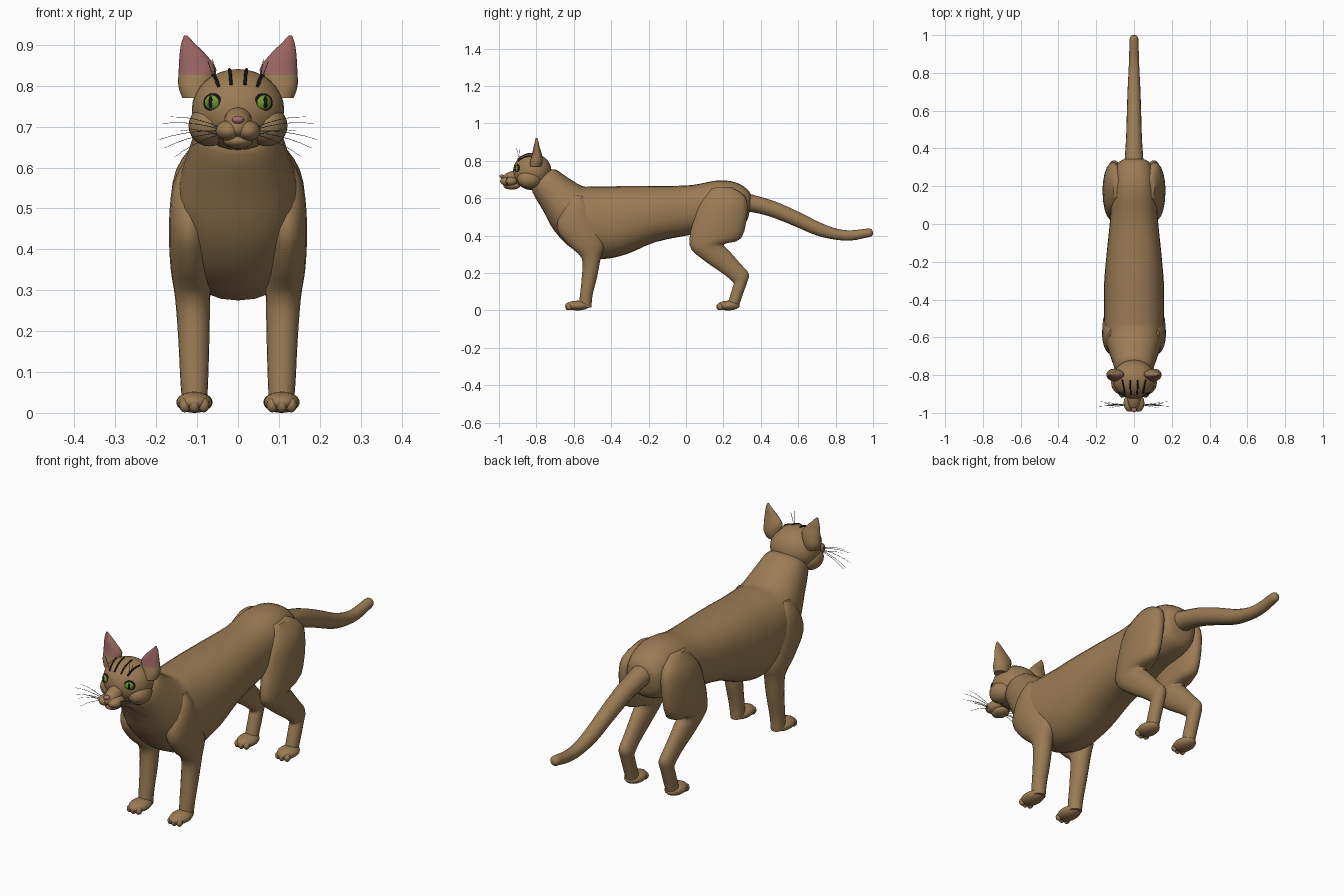
import bpy, bmesh, math
from mathutils import Matrix, Vector

if "Cube" in bpy.data.objects:
    bpy.data.objects.remove(bpy.data.objects["Cube"])


def material(name, rgb):
    m = bpy.data.materials.new(name)
    m.diffuse_color = (*rgb, 1)
    m.use_nodes = True
    m.node_tree.nodes["Principled BSDF"].inputs["Base Color"].default_value = m.diffuse_color
    return m


FUR = material("brown_fur", (0.33, 0.20, 0.09))
PINK = material("ear_pink", (0.32, 0.13, 0.12))
NOSE = material("nose_pink", (0.38, 0.17, 0.16))
GREEN = material("eye_green", (0.16, 0.32, 0.03))
BLACK = material("black", (0.008, 0.007, 0.006))
GREY = material("whisker_grey", (0.16, 0.16, 0.16))


def finish(bm, name, mats):
    bmesh.ops.recalc_face_normals(bm, faces=bm.faces)
    me = bpy.data.meshes.new(name)
    bm.to_mesh(me)
    bm.free()
    for m in mats:
        me.materials.append(m)
    me.shade_smooth()
    me.set_sharp_from_angle(angle=math.radians(50))
    ob = bpy.data.objects.new(name, me)
    bpy.context.collection.objects.link(ob)
    return ob


def spline(rows, steps):
    """Catmull-Rom interpolation of a list of number rows."""
    out = []
    n = len(rows)
    for i in range(n - 1):
        p = [rows[max(0, min(n - 1, i + k))] for k in (-1, 0, 1, 2)]
        for j in range(steps):
            t = j / steps
            out.append([0.5 * (2 * b + (c - a) * t + (2 * a - 5 * b + 4 * c - d) * t * t
                               + (3 * b - a - 3 * c + d) * t ** 3)
                        for a, b, c, d in zip(*p)])
    out.append(list(rows[-1]))
    return out


def loft(name, rows, s=1, sides=20, steps=3, power=1.0, mats=(FUR,), rule=None):
    """Each row is x centre, half width, then y,z of the two ends of the ring."""
    bm = bmesh.new()
    rings = []
    for x, w, ya, za, yb, zb in spline(rows, steps):
        ring = []
        for k in range(sides):
            a = 2 * math.pi * k / sides
            c, d = [math.copysign(abs(v) ** power, v) for v in (math.cos(a), math.sin(a))]
            ring.append(bm.verts.new((s * (x + max(w, 0.002) * c),
                                      (ya + yb) / 2 + d * (yb - ya) / 2,
                                      (za + zb) / 2 + d * (zb - za) / 2)))
        rings.append(ring)
    for r, q in zip(rings, rings[1:]):
        for k in range(sides):
            m = (k + 1) % sides
            bm.faces.new((r[k], r[m], q[m], q[k]))
    bm.faces.new(rings[0])
    bm.faces.new(rings[-1])
    bmesh.ops.recalc_face_normals(bm, faces=bm.faces)
    if rule:
        for f in bm.faces:
            f.normal_update()
            f.material_index = rule(f)
    return finish(bm, name, mats)


def ball(name, centre, radii, mat=FUR, turn=0.0, tilt=0.0, seg=24):
    bm = bmesh.new()
    mx = (Matrix.Translation(centre) @ Matrix.Rotation(turn, 4, 'Z')
          @ Matrix.Rotation(tilt, 4, 'X') @ Matrix.Diagonal((*radii, 1)))
    bmesh.ops.create_uvsphere(bm, u_segments=seg, v_segments=seg // 2, radius=1, matrix=mx)
    return finish(bm, name, [mat])


def strand(name, points, radius, mat, taper=False):
    cu = bpy.data.curves.new(name, 'CURVE')
    cu.dimensions = '3D'
    cu.bevel_depth = radius
    cu.bevel_resolution = 1
    cu.use_fill_caps = True
    sp = cu.splines.new('POLY')
    sp.points.add(len(points) - 1)
    for i, (p, co) in enumerate(zip(sp.points, points)):
        p.co = (*co, 1)
        if taper:
            p.radius = 1 - 0.6 * i / (len(points) - 1)
    cu.materials.append(mat)
    ob = bpy.data.objects.new(name, cu)
    bpy.context.collection.objects.link(ob)


# Neck, chest, belly and hips in one loft
loft("torso", [
    (0, .080, -.740, .750, -.820, .660), (0, .100, -.695, .752, -.820, .630),
    (0, .122, -.640, .715, -.762, .530), (0, .146, -.555, .665, -.700, .420),
    (0, .157, -.500, .663, -.595, .320), (0, .160, -.420, .663, -.460, .275),
    (0, .158, -.300, .665, -.320, .300), (0, .145, -.150, .665, -.165, .365),
    (0, .126, .030, .670, .030, .405), (0, .120, .170, .695, .160, .430),
    (0, .108, .270, .683, .250, .440), (0, .080, .335, .640, .320, .470),
    (0, .030, .350, .600, .340, .530)], sides=28, power=.88)

# Tail
loft("tail", [
    (0, .055, .280, .650, .260, .530), (0, .050, .345, .622, .325, .530),
    (0, .042, .470, .585, .440, .505), (0, .038, .600, .528, .570, .455),
    (0, .034, .720, .468, .695, .402), (0, .029, .810, .436, .800, .378),
    (0, .026, .880, .428, .885, .374), (0, .024, .950, .435, .960, .388),
    (0, .021, .985, .438, .990, .395), (0, .008, .998, .425, 1.000, .408)], sides=16)

# Head, bridge and chin
C, R = Vector((0, -.822, .742)), Vector((.113, .103, .099))
ball("head", C, R, seg=32)
ball("muzzle_bridge", (0, -.930, .712), (.034, .064, .032), tilt=.35)
ball("chin", (0, -.932, .665), (.036, .045, .019))
ball("nose", (0, -.984, .717), (.015, .013, .010), NOSE, seg=16)


def ear_colour(f):
    c = f.calc_center_median()
    return 1 if c.z > .825 and f.normal.y < -.42 else 0


for s, side in ((1, "left"), (-1, "right")):
    # Cheek and whisker pad
    ball("cheek_" + side, (s * .070, -.838, .702), (.051, .064, .050))
    ball("whisker_pad_" + side, (s * .024, -.948, .690), (.031, .046, .025))

    # Eye with dark rim and slit pupil
    turn = s * .42
    out = Vector((math.sin(turn), -math.cos(turn), .05))
    eye = Vector((s * .060, -.898, .759))
    ball("eye_rim_" + side, eye + out * .004, (.0250, .010, .0225), BLACK, turn)
    ball("eye_" + side, eye + out * .002, (.0215, .0175, .0200), GREEN, turn)
    ball("pupil_" + side, eye + out * .0175, (.0055, .004, .0150), BLACK, turn, seg=16)

    # Ear with pink front faces
    loft("ear_" + side, [
        (.100, .036, -.835, .770, -.775, .770), (.104, .042, -.832, .800, -.766, .800),
        (.099, .046, -.822, .840, -.772, .840), (.110, .033, -.815, .875, -.783, .875),
        (.122, .017, -.808, .903, -.789, .903), (.128, .004, -.803, .923, -.796, .923)],
        s, sides=24, mats=(FUR, PINK), rule=ear_colour)

    # Front leg and paw
    loft("front_leg_" + side, [
        (.112, .020, -.605, .615, -.555, .615), (.118, .042, -.660, .540, -.525, .570),
        (.119, .050, -.690, .440, -.480, .475), (.115, .050, -.630, .350, -.435, .360),
        (.111, .043, -.558, .280, -.455, .285), (.108, .038, -.557, .180, -.475, .180),
        (.107, .034, -.567, .080, -.500, .080), (.106, .030, -.575, .020, -.505, .015)], s)
    ball("front_paw_" + side, (s * .107, -.580, .026), (.044, .066, .026))

    # Hind leg and paw
    loft("hind_leg_" + side, [
        (.090, .020, .140, .655, .240, .660), (.105, .048, .070, .570, .315, .610),
        (.111, .055, .040, .480, .328, .520), (.114, .051, .020, .395, .295, .385),
        (.112, .045, .030, .325, .205, .355), (.110, .038, .120, .250, .230, .320),
        (.107, .032, .200, .195, .295, .245), (.105, .031, .252, .150, .336, .195),
        (.105, .030, .250, .125, .325, .145), (.105, .030, .230, .060, .298, .070),
        (.105, .028, .220, .020, .280, .015)], s)
    ball("hind_paw_" + side, (s * .106, .226, .026), (.044, .061, .026))

    # Toe bumps on both paws
    for y, name in ((-.630, "front_toe_"), (.178, "hind_toe_")):
        for k in (-1, 0, 1):
            ball(f"{name}{side}_{k + 2}", (s * .107 + k * .023, y + abs(k) * .006, .019),
                 (.014, .016, .018), seg=12)

    # Forehead stripes following the skull
    for n, (x0, x1) in enumerate(((.017, .021), (.047, .062))):
        pts = []
        for i in range(9):
            t = i / 8
            x, a = x0 + (x1 - x0) * t, math.radians(38 + 50 * t)
            k = math.sqrt(1 - (x / R.x) ** 2) * 1.005
            pts.append((s * x, C.y - R.y * k * math.cos(a), C.z + R.z * k * math.sin(a)))
        strand(f"stripe_{side}_{n + 1}", pts, .0038, BLACK)

    # Whiskers
    for n, (x, y, z) in enumerate(((.165, -.950, .724), (.185, -.965, .708), (.195, -.955, .668),
                                   (.180, -.940, .648), (.155, -.960, .626), (.140, -.975, .690))):
        start = Vector((s * .042, -.958, .697 - .004 * n))
        end = Vector((s * x, y, z))
        pts = [start.lerp(end, i / 5) + Vector((0, 0, .03 * (i / 5) * (1 - i / 5)))
               for i in range(6)]
        strand(f"whisker_{side}_{n + 1}", pts, .0013, GREY, True)

    # Brow whiskers
    for n, (dx, dy, dz) in enumerate(((.010, -.018, .065), (.022, -.004, .060))):
        p = Vector((s * .052, -.888, .800))
        strand(f"brow_whisker_{side}_{n + 1}", [p, p + Vector((s * dx, dy, dz))], .001, GREY)
